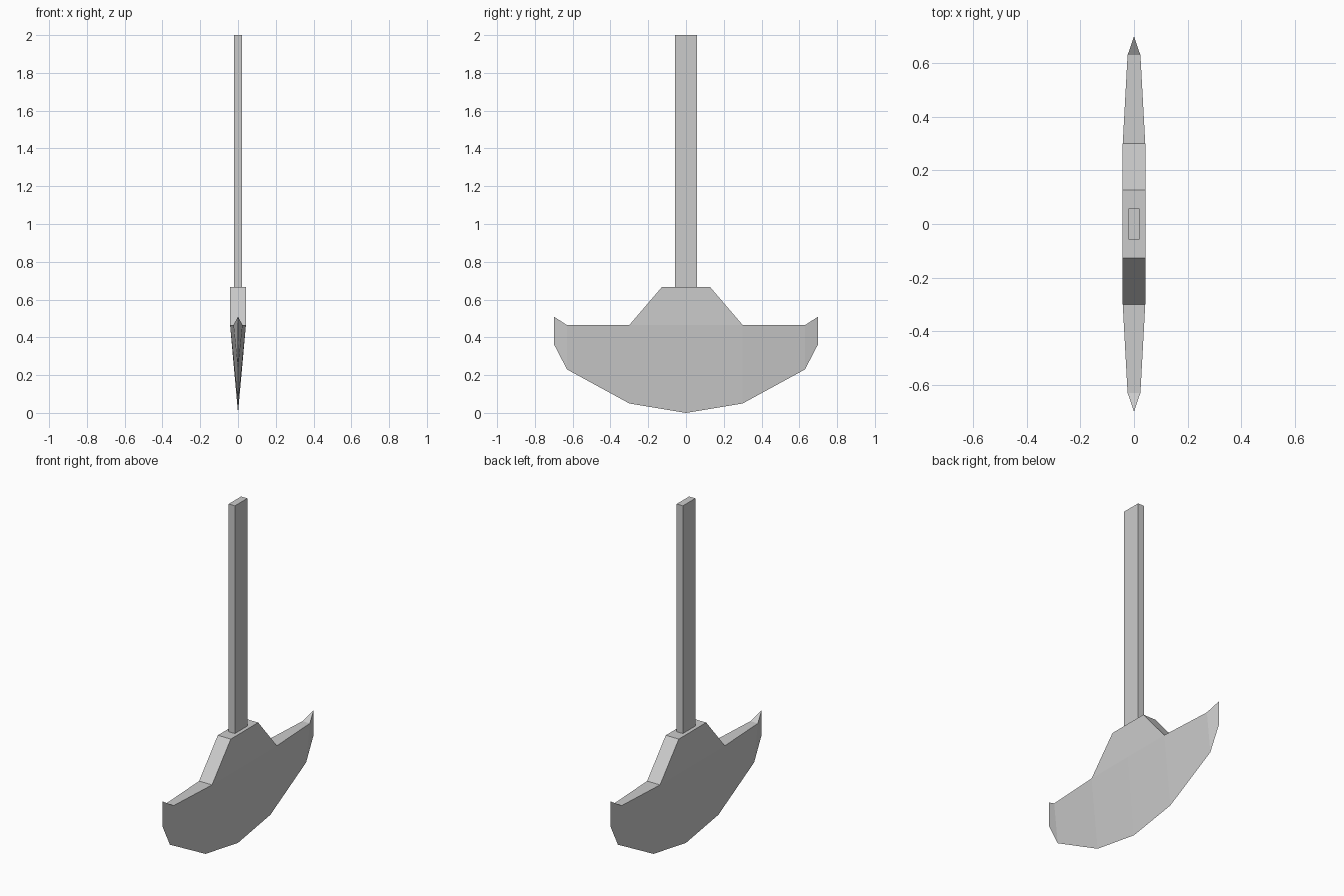
import bpy, bmesh

if "Cube" in bpy.data.objects:
    bpy.data.objects.remove(bpy.data.objects["Cube"])


def finish(name, bm):
    bmesh.ops.remove_doubles(bm, verts=bm.verts[:], dist=1e-4)
    bmesh.ops.recalc_face_normals(bm, faces=bm.faces[:])
    mesh = bpy.data.meshes.new(name)
    bm.to_mesh(mesh)
    bm.free()
    obj = bpy.data.objects.new(name, mesh)
    bpy.context.collection.objects.link(obj)
    return obj


# Blade: wedge sections along y (y, half width on top, top z, cutting edge z)
half = [(0.30, 0.042, 0.465, 0.05), (0.63, 0.024, 0.465, 0.23), (0.70, 0.0, 0.51, 0.365)]
stations = [(-y, w, t, b) for y, w, t, b in reversed(half)] + [(0, 0.042, 0.465, 0.0)] + half

bm = bmesh.new()
rows = [[bm.verts.new(p) for p in ((-w, y, t), (w, y, t), (0, y, b))]
        for y, w, t, b in stations]
crown = []
for a, b in zip(rows, rows[1:]):
    for i in range(3):
        j = (i + 1) % 3
        if i == 0:
            top = bm.faces.new((a[0], a[1], b[1], b[0]))
            if abs(a[0].co.y + b[0].co.y) < 0.31:
                crown.append(top)
        elif i == 1:
            bm.faces.new((a[1], a[2], b[2], b[1]))
        else:
            bm.faces.new((a[2], a[0], b[0], b[2]))

# Socket: the middle of the blade's top pulled up and narrowed
ext = bmesh.ops.extrude_face_region(bm, geom=crown)
bmesh.ops.delete(bm, geom=[f for f in crown if f.is_valid], context='FACES_ONLY')
for v in (g for g in ext["geom"] if isinstance(g, bmesh.types.BMVert)):
    v.co.z = 0.667
    v.co.y *= 0.127 / 0.30
finish("axe_blade", bm)

# Handle: plain rectangular bar up from the socket
bm = bmesh.new()
bmesh.ops.create_cube(bm, size=1)
for v in bm.verts:
    v.co.x *= 0.04
    v.co.y *= 0.115
    v.co.z = 2.0 if v.co.z > 0 else 0.667
bm.faces.ensure_lookup_table()
bmesh.ops.delete(bm, geom=[f for f in bm.faces if f.calc_center_median().z < 0.7], context='FACES_ONLY')
finish("handle", bm)
